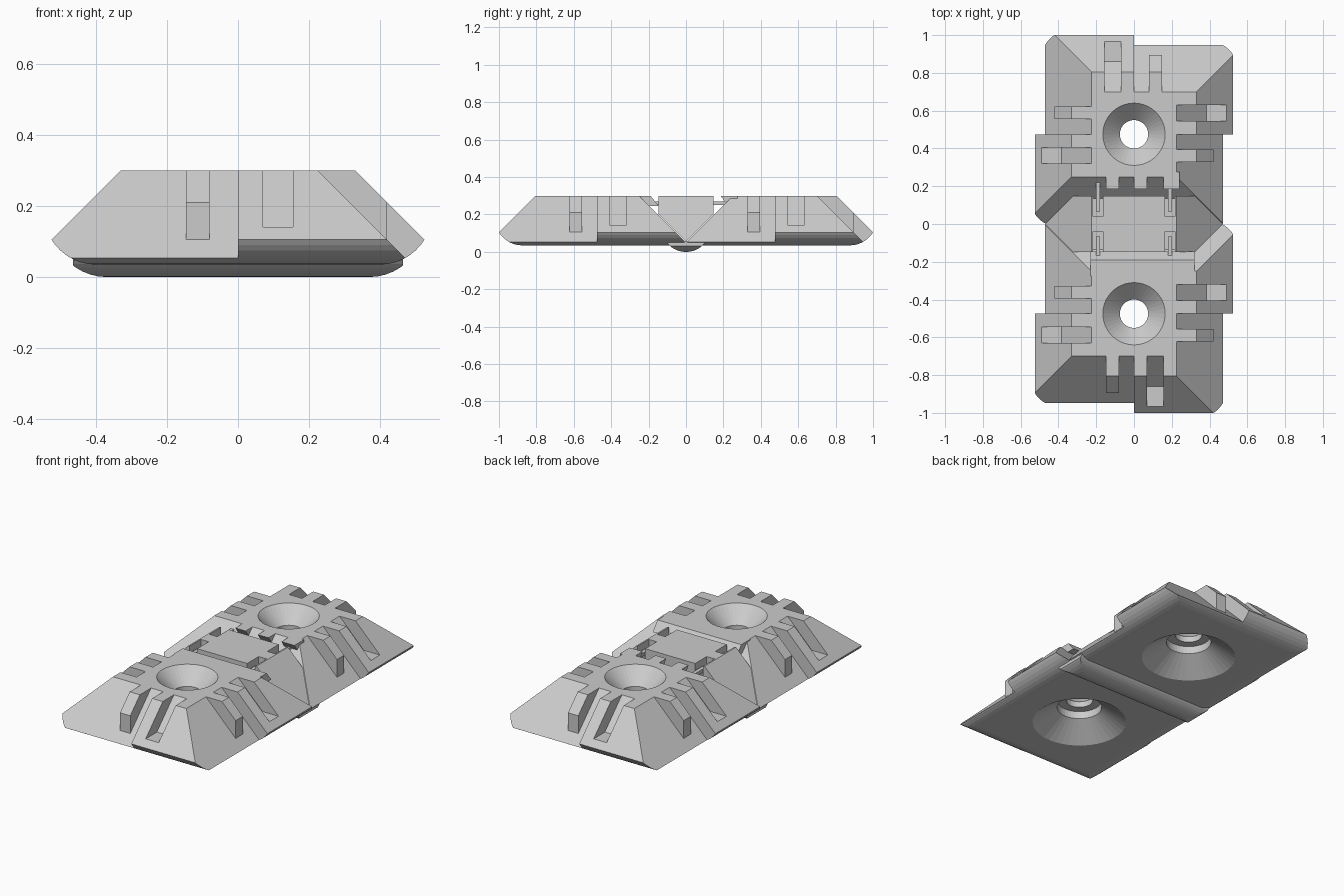
import bpy, bmesh, math
from mathutils import Vector, Matrix

if "Cube" in bpy.data.objects:
    bpy.data.objects.remove(bpy.data.objects["Cube"])


def make(name, bm):
    bmesh.ops.recalc_face_normals(bm, faces=bm.faces[:])
    me = bpy.data.meshes.new(name)
    bm.to_mesh(me)
    bm.free()
    ob = bpy.data.objects.new(name, me)
    bpy.context.collection.objects.link(ob)
    return ob


def convex(name, lo, hi, planes):
    """Box trimmed by half-spaces n.p <= c."""
    bm = bmesh.new()
    bmesh.ops.create_cube(bm, size=1)
    for v in bm.verts:
        v.co = Vector([lo[i] if v.co[i] < 0 else hi[i] for i in range(3)])
    for n, c in planes:
        n = Vector(n)
        r = bmesh.ops.bisect_plane(bm, geom=bm.verts[:] + bm.edges[:] + bm.faces[:], dist=1e-6,
                                   plane_co=n * (c / n.length_squared), plane_no=n, clear_outer=True)
        cut = [e for e in r['geom_cut'] if isinstance(e, bmesh.types.BMEdge)]
        if cut:
            bmesh.ops.holes_fill(bm, edges=cut)
    return make(name, bm)


def prism(poly, a, b, k=0):
    """Profile of (outward, z) points run along a side, turned k quarter turns."""
    bm = bmesh.new()
    ends = [[bm.verts.new((x, d, z)) for d, z in poly] for x in (a, b)]
    n = len(poly)
    for e in ends:
        bm.faces.new(e)
    for i in range(n):
        j = (i + 1) % n
        bm.faces.new((ends[0][i], ends[0][j], ends[1][j], ends[1][i]))
    bm.transform(Matrix.Rotation(k * math.pi / 2, 4, 'Z'))
    return make("helper", bm)


def lathe(profile, seg=40):
    bm = bmesh.new()
    rings = [[bm.verts.new((r * math.cos(t * math.tau / seg), r * math.sin(t * math.tau / seg), z))
              for t in range(seg)] for r, z in profile]
    bm.faces.new(rings[0])
    bm.faces.new(rings[-1])
    for p, q in zip(rings, rings[1:]):
        for t in range(seg):
            u = (t + 1) % seg
            bm.faces.new((p[t], p[u], q[u], q[t]))
    return make("helper", bm)


def boolean(ob, other, op):
    m = ob.modifiers.new("b", 'BOOLEAN')
    m.operation, m.solver, m.object = op, 'EXACT', other
    bpy.context.view_layer.objects.active = ob
    bpy.ops.object.modifier_apply(modifier="b")
    bpy.data.objects.remove(other)


def round_under(out, flat, z0, r, steps=7, top=1.05):
    """Planes tangent to the rounded lower edge on one side."""
    res = []
    for i in range(steps):
        t = top * (i + .5) / steps
        n = Vector(out) * math.sin(t) + Vector((0, 0, -math.cos(t)))
        res.append((n, flat * math.sin(t) - (z0 + r) * math.cos(t) + r))
    return res


def tile(name, front):
    # four quadrants with alternating long and short bevelled sides
    body = None
    for k in range(4):
        reach = .525 if k == 2 else .63
        planes = [((0, 1, 1), reach), ((-1, 0, 1), .525)]
        planes += round_under((0, 1, 0), .40, .035, .1466)
        planes += round_under((-1, 0, 0), .40, .035, .1466)
        q = convex(name, (-.7, 0, .035), (0, .7, .3), planes)
        q.data.transform(Matrix.Rotation(k * math.pi / 2, 4, 'Z'))
        if body:
            boolean(body, q, 'UNION')
        else:
            body = q
    # interlocking slots and tabs on the three free sides
    slot = [(.215, .31), (.385, .14), (.7, .14), (.7, .31)]
    tab = [(.2, .3), (.33, .3), (.42, .21), (.42, .105), (.2, .105)]
    for k in (0, 1, 3):
        boolean(body, prism(slot, -.155, -.07, k), 'DIFFERENCE')
        boolean(body, prism(tab, .08, .147, k), 'UNION')
    # overhanging lip on the hinge side
    lip = [(.2, .3), (.29, .3), (.262, .262), (.2, .262)]
    wedge = [(.2, .3), (.285, .3), (.33, .245), (.2, .245)]
    spans = [(-.23, .32)] if front else [(-.24, -.155), (-.07, 0), (.08, .147)]
    for a, b in spans:
        boolean(body, prism(wedge if front else lip, a, b, 2), 'UNION')
    # countersunk hole and hollow underneath
    boolean(body, lathe([(.275, .02), (.262, .035), (.125, .13), (.125, .175), (.075, .175),
                         (.075, .21), (.165, .3), (.175, .31)]), 'DIFFERENCE')
    # hooks reaching into the connector
    for s in (-1, 1):
        hook = [(.22, .27), (.41, .27), (.41, .2), (.39, .2), (.39, .25), (.22, .25)]
        boolean(body, prism(hook, s * .19 - .011, s * .19 + .011, 2), 'UNION')
    rot = Matrix.Rotation(math.pi if front else 0, 4, 'Z')
    body.data.transform(Matrix.Translation((0, -.475 if front else .475, 0)) @ rot)
    # the front tile's hinge side is its local -y side, turned to face the middle
    return body


tile("back_tile", False)
tile("front_tile", True)

# connector block filling the valley between the tiles
block = convex("connector_block", (-.5, -.148, .05), (.5, .148, .3),
               [((0, 1, -1), -.055), ((0, -1, -1), -.055), ((1, 0, 1), .525), ((-1, 0, 1), .525)])
for sx in (-1, 1):
    for sy in (0, 2):
        pocket = [(.04, .19), (.2, .19), (.2, .31), (.04, .31)]
        c = sx * .19
        boolean(block, prism(pocket, c - .026, c + .026, sy), 'DIFFERENCE')

# rounded rib under the joint
planes = []
for s in (-1, 1):
    planes += round_under((0, s, 0), 0, 0, .13, 7, .9)
    planes += round_under((s, 0, 0), .37, 0, .155, 5, .75)
convex("hinge_rib", (-.465, -.1, 0), (.465, .1, .055), planes)
